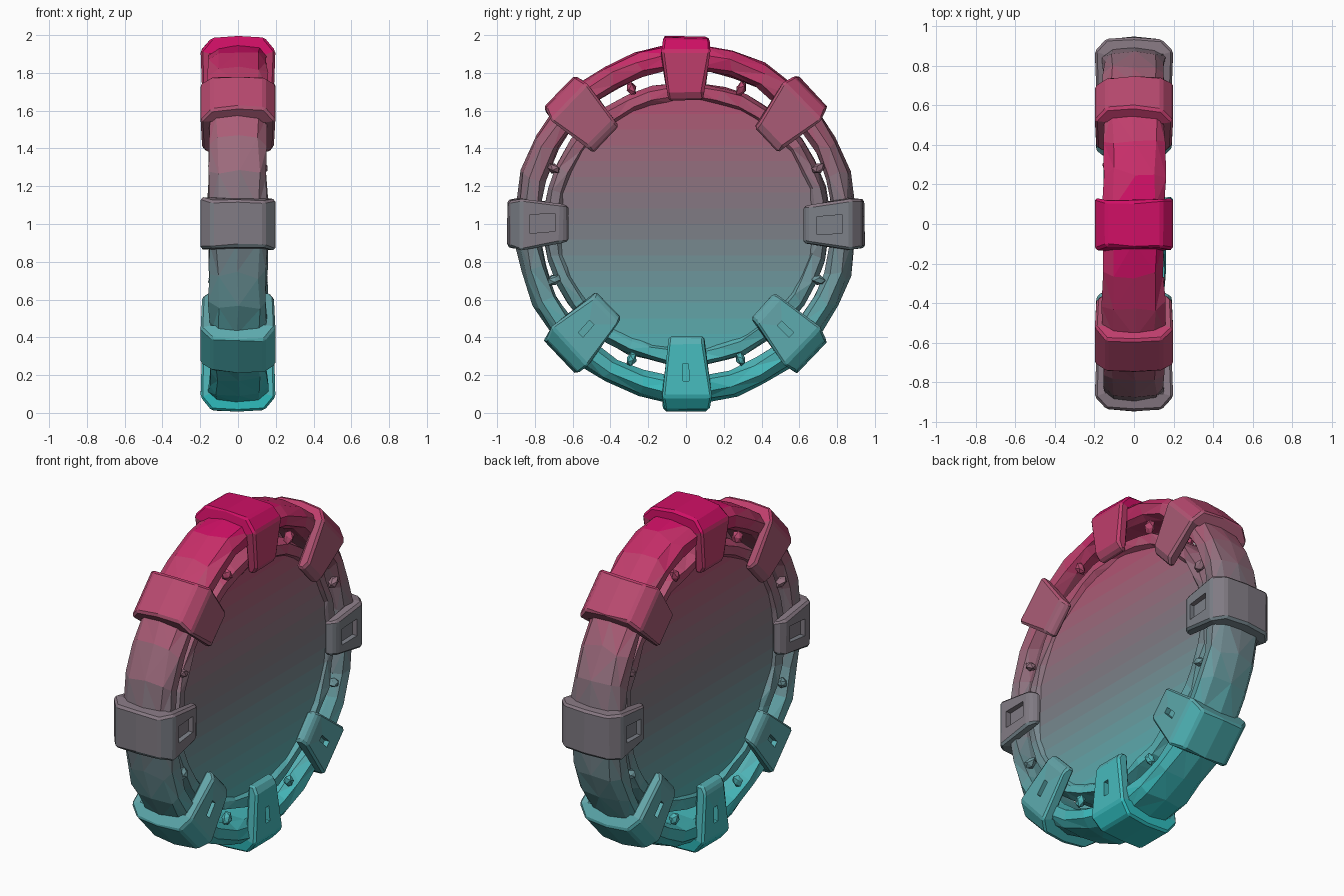
import bpy, bmesh, math, random
from mathutils import Vector, Matrix

if "Cube" in bpy.data.objects:
    bpy.data.objects.remove(bpy.data.objects["Cube"])

random.seed(4)
SQUASH = 0.95          # the outer parts are slightly narrower in y
CENTRE = Vector((0, 0, 1))
BANDS = 24

# Teal to grey to magenta, one material per height band
STOPS = [(0.03, 0.55, 0.56), (0.21, 0.20, 0.23), (0.62, 0.005, 0.13)]
mats = []
for i in range(BANDS):
    t = i / (BANDS - 1) * 2
    k = min(int(t), 1)
    f = t - k
    if k:
        f = f ** 1.3
    m = bpy.data.materials.new("gradient_%02d" % i)
    m.diffuse_color = [a + (b - a) * f for a, b in zip(STOPS[k], STOPS[k + 1])] + [1]
    m.use_nodes = True
    m.node_tree.nodes["Principled BSDF"].inputs["Base Color"].default_value = m.diffuse_color
    mats.append(m)


def make(name, bm):
    bmesh.ops.recalc_face_normals(bm, faces=bm.faces)
    me = bpy.data.meshes.new(name)
    bm.to_mesh(me)
    bm.free()
    ob = bpy.data.objects.new(name, me)
    bpy.context.collection.objects.link(ob)
    return ob


def colour(ob):
    me = ob.data
    me.materials.clear()
    for m in mats:
        me.materials.append(m)
    for p in me.polygons:
        p.material_index = max(0, min(BANDS - 1, int(p.center.z / 2 * BANDS)))
        p.use_smooth = False


def place(x, r, t, a, squash=SQUASH):
    """Axial, radial and tangential offset at angle a, to world."""
    y = r * math.cos(a) - t * math.sin(a)
    z = r * math.sin(a) + t * math.cos(a)
    return CENTRE + Vector((x, y * squash, z))


def jitter(d):
    return random.uniform(-d, d)


def stone_ring(name, profile, n, squash, rough):
    bm = bmesh.new()
    rows = []
    for i in range(n):
        a = 2 * math.pi * (i + 0.5) / n
        swell = jitter(rough)
        rows.append([bm.verts.new(place(x + jitter(rough), r + swell * 0.6 + jitter(rough * 0.7),
                                        jitter(rough * 2.5), a, squash)) for x, r in profile])
    m = len(profile)
    for i in range(n):
        p, q = rows[i], rows[(i + 1) % n]
        for j in range(m):
            bm.faces.new((p[j], p[(j + 1) % m], q[(j + 1) % m], q[j]))
    bmesh.ops.triangulate(bm, faces=bm.faces)
    ob = make(name, bm)
    colour(ob)


# Outer and inner stone rings
stone_ring("outer_ring",
           [(-0.15, 0.84), (-0.155, 0.90), (-0.11, 0.94), (0, 0.955), (0.11, 0.94),
            (0.155, 0.90), (0.15, 0.84), (0.10, 0.815), (-0.10, 0.815)], 32, SQUASH, 0.010)
stone_ring("inner_ring",
           [(-0.12, 0.68), (-0.12, 0.73), (-0.06, 0.75), (0.06, 0.75),
            (0.12, 0.73), (0.12, 0.68), (0.08, 0.65), (-0.08, 0.65)], 36, 1.01, 0.010)

# Portal surfaces near both faces, cut into height bands for the gradient
for side, x in (("right", 0.10), ("left", -0.10)):
    bm = bmesh.new()
    bmesh.ops.create_circle(bm, cap_ends=True, radius=0.69, segments=64,
                            matrix=Matrix.Translation(CENTRE + Vector((x, 0, 0)))
                            @ Matrix.Rotation(math.copysign(math.pi / 2, x), 4, 'Y'))
    for i in range(1, BANDS):
        bmesh.ops.bisect_plane(bm, geom=bm.verts[:] + bm.edges[:] + bm.faces[:],
                               plane_co=(0, 0, 2 * i / BANDS), plane_no=(0, 0, 1))
    ob = make("portal_surface_" + side, bm)
    if ob.data.polygons[0].normal.x * x < 0:
        ob.data.flip_normals()
    colour(ob)


# U-shaped clamps around the rings; r0 is the radius of the arm tips
def u_profile(r0):
    return [(-0.165, r0), (-0.19, r0 + 0.04), (-0.198, 0.92), (-0.14, 0.988), (0, 1.0),
            (0.14, 0.988), (0.198, 0.92), (0.19, r0 + 0.04), (0.165, r0), (0.125, r0),
            (0.135, 0.90), (-0.135, 0.90), (-0.125, r0)]


def half_width(r, r0):
    return 0.095 + (r - r0) / (0.93 - r0) * 0.045 if r < 0.94 else 0.125


def cutter(a, r0, r1, w):
    bm = bmesh.new()
    for s in (-1, 1):
        vs = []
        for x in (0.165, 0.25):
            for r, t in ((r0, -w), (r1, -w * 0.9), (r1, w * 0.9), (r0, w * 0.7)):
                vs.append(bm.verts.new(place(s * x, r, t, a)))
        for f in ((0, 1, 2, 3), (4, 5, 6, 7), (0, 1, 5, 4), (1, 2, 6, 5), (2, 3, 7, 6), (3, 0, 4, 7)):
            bm.faces.new([vs[i] for i in f])
    ob = make("recess_cutter", bm)
    ob.hide_render = True
    return ob


TIPS = [0.66, 0.635, 0.66, 0.635, 0.66, 0.61, 0.60, 0.61]
for k in range(8):
    a = k * math.pi / 4
    U = u_profile(TIPS[k])
    bm = bmesh.new()
    sides = []
    for s in (-1, 1):
        sides.append([bm.verts.new(place(x, r - abs(jitter(0.008)),
                                         s * half_width(r, TIPS[k]) + jitter(0.01), a))
                      for x, r in U])
    n = len(U)
    for j in range(n):
        bm.faces.new((sides[0][j], sides[0][(j + 1) % n], sides[1][(j + 1) % n], sides[1][j]))
    # end caps: two arms and the bridge
    for s in sides:
        for f in ((0, 1, 2, 11, 12), (2, 3, 4, 5, 6, 10, 11), (6, 7, 8, 9, 10)):
            bm.faces.new([s[i] for i in f])
    ob = make("clamp_%d" % (k + 1), bm)
    bpy.context.view_layer.objects.active = ob
    bev = ob.modifiers.new("chipped_edges", 'BEVEL')
    bev.width, bev.segments, bev.limit_method = 0.012, 1, 'ANGLE'
    bpy.ops.object.modifier_apply(modifier=bev.name)
    # recesses: broad on the side clamps, narrow slots on the lower ones
    cut = None
    if k in (0, 4):
        cut = cutter(a, 0.73, 0.87, 0.055)
    elif k > 4:
        cut = cutter(a, 0.74, 0.83, 0.02)
    if cut:
        b = ob.modifiers.new("recess", 'BOOLEAN')
        b.object, b.operation, b.solver = cut, 'DIFFERENCE', 'EXACT'
        bpy.ops.object.modifier_apply(modifier=b.name)
        bpy.data.objects.remove(cut)
    colour(ob)

# Small stone pegs bridging the gap between the rings
for k in range(8):
    a = math.radians(22.5 + 45 * k)
    bm = bmesh.new()
    for x in (-0.13, 0.13):
        res = bmesh.ops.create_icosphere(bm, subdivisions=1, radius=1)
        for v in res["verts"]:
            c = v.co * random.uniform(0.8, 1.15)
            v.co = place(x + c.x * 0.03, 0.775 + c.y * 0.04, c.z * 0.028, a, 0.98)
    colour(make("peg_pair_%d" % (k + 1), bm))
